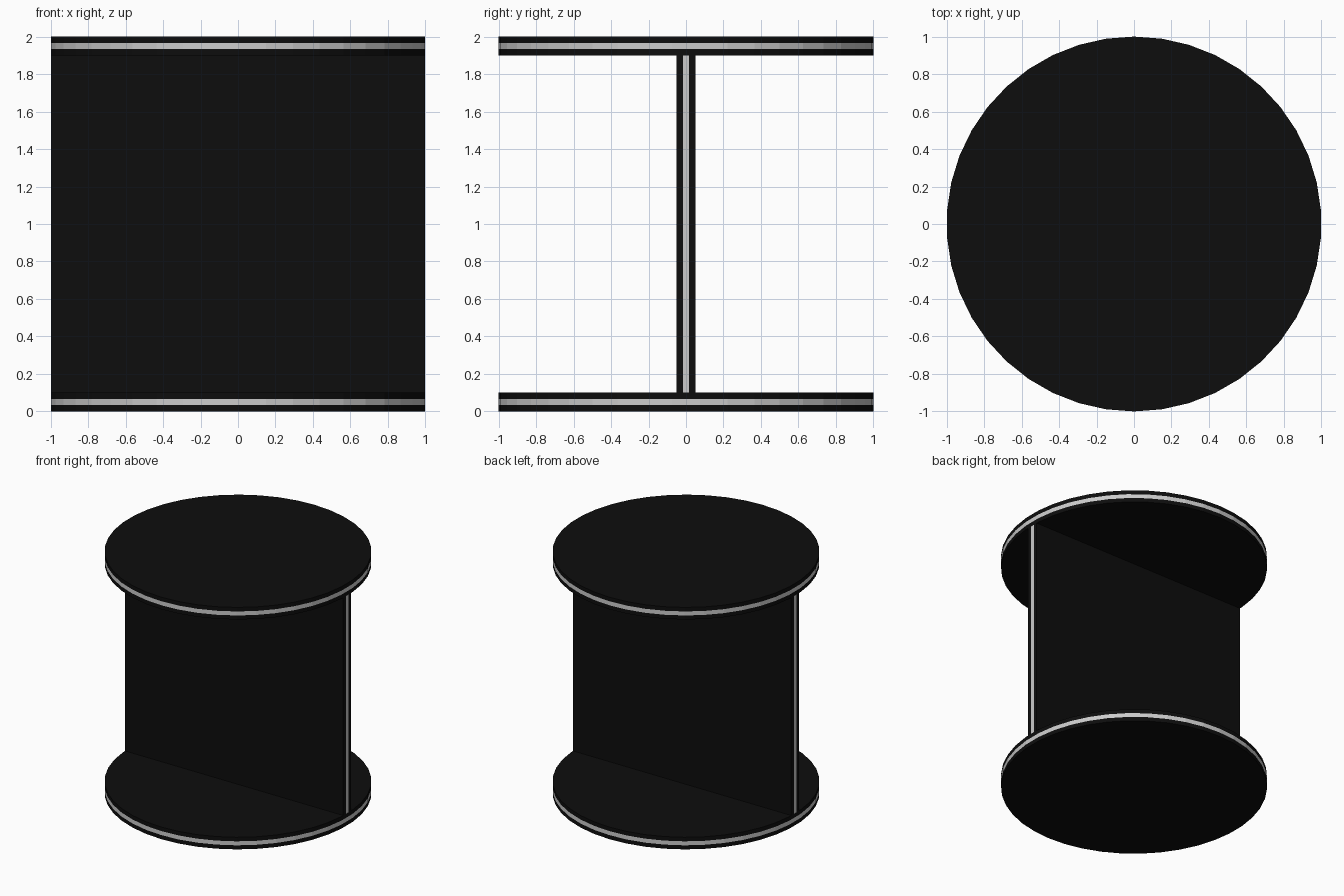
import bpy, bmesh
from math import pi, sin, cos
from mathutils import Matrix

if "Cube" in bpy.data.objects:
    bpy.data.objects.remove(bpy.data.objects["Cube"])


def material(name, value):
    m = bpy.data.materials.new(name)
    m.diffuse_color = (value, value, value, 1)
    m.use_nodes = True
    m.node_tree.nodes["Principled BSDF"].inputs["Base Color"].default_value = m.diffuse_color
    return m


BLACK = material("black_laminate", 0.004)
GREY = material("grey_core", 0.8)
T = 0.1  # panel thickness


def laminated_panel(name, outline, matrix):
    """Panel with black faces and a grey core band around its edge."""
    bm = bmesh.new()
    rings = [[bm.verts.new((x, y, -T / 2 + T * k / 3)) for x, y in outline]
             for k in range(4)]
    n = len(outline)
    for k in range(3):
        for i in range(n):
            j = (i + 1) % n
            f = bm.faces.new((rings[k][i], rings[k][j],
                              rings[k + 1][j], rings[k + 1][i]))
            f.material_index = int(k == 1)
    bm.faces.new(rings[0][::-1])
    bm.faces.new(rings[3])
    bm.transform(matrix)
    bmesh.ops.recalc_face_normals(bm, faces=bm.faces)
    mesh = bpy.data.meshes.new(name)
    bm.to_mesh(mesh)
    bm.free()
    mesh.materials.append(BLACK)
    mesh.materials.append(GREY)
    obj = bpy.data.objects.new(name, mesh)
    bpy.context.collection.objects.link(obj)


# Round base and top, 42 sides with a corner on +y
SIDES = 42
circle = [(cos(pi / 2 + 2 * pi * i / SIDES), sin(pi / 2 + 2 * pi * i / SIDES))
          for i in range(SIDES)]
laminated_panel("base_disc", circle, Matrix.Translation((0, 0, T / 2)))
laminated_panel("top_disc", circle, Matrix.Translation((0, 0, 2 - T / 2)))

# Upright panel standing between the discs, reaching the flat rim sides
w, h = cos(pi / SIDES), 1 - T
laminated_panel("upright_panel", [(-w, -h), (w, -h), (w, h), (-w, h)],
                Matrix.Translation((0, 0, 1)) @ Matrix.Rotation(pi / 2, 4, 'X'))
